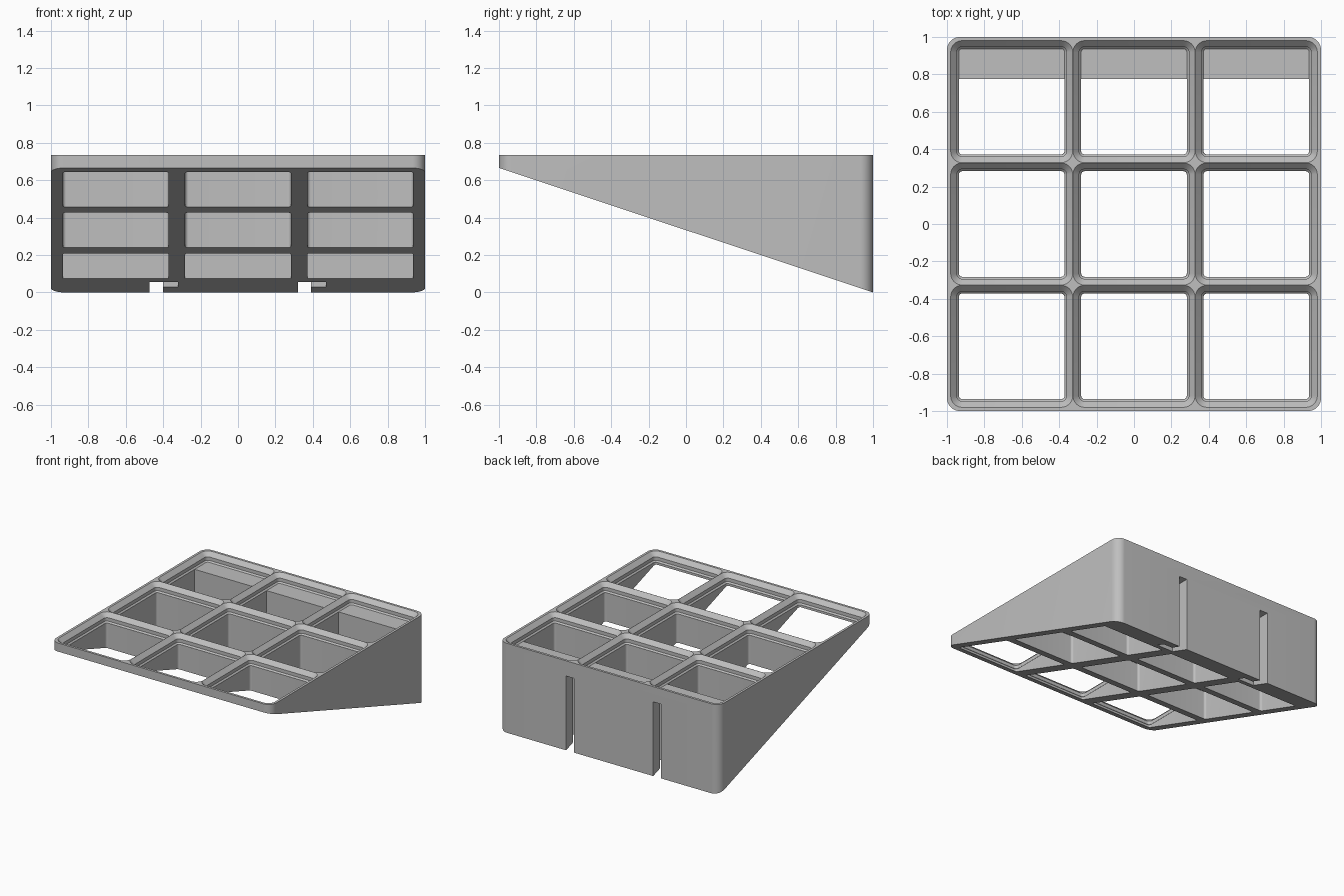
import bpy
import bmesh
import math

cube = bpy.data.objects.get("Cube")
if cube:
    bpy.data.objects.remove(cube, do_unlink=True)

TOP = 0.735      # rim height
FLOOR = 0.6625   # bottom of the stepped pockets
PITCH = 0.654    # spacing of the cells
SHAFT = 0.2822   # half width of the open shafts
MOUNT_Y = 0.775  # inner face of the thick back wall


def rounded_rect(x0, x1, y0, y1, radius, steps=8):
    """Counter-clockwise outline; a radius tuple gives front and back corners."""
    front, back = radius if isinstance(radius, tuple) else (radius, radius)
    corners = [(x1, y1, -1, -1, back, 0), (x0, y1, 1, -1, back, 90),
               (x0, y0, 1, 1, front, 180), (x1, y0, -1, 1, front, 270)]
    points = []
    for x, y, sx, sy, r, start in corners:
        if r == 0:
            points.append((x, y))
            continue
        for i in range(steps + 1):
            a = math.radians(start + 90 * i / steps)
            points.append((x + sx * r + r * math.cos(a), y + sy * r + r * math.sin(a)))
    return points


def loft(bm, rings):
    """Skin a stack of (outline, height) rings and cap both ends."""
    loops = [[bm.verts.new((x, y, z(y) if callable(z) else z)) for x, y in outline]
             for outline, z in rings]
    n = len(loops[0])
    for low, high in zip(loops, loops[1:]):
        for i in range(n):
            j = (i + 1) % n
            bm.faces.new((low[i], low[j], high[j], high[i]))
    bm.faces.new(loops[0][::-1])
    bm.faces.new(loops[-1])


def make_object(name, bm):
    bmesh.ops.recalc_face_normals(bm, faces=bm.faces)
    mesh = bpy.data.meshes.new(name)
    bm.to_mesh(mesh)
    bm.free()
    obj = bpy.data.objects.new(name, mesh)
    bpy.context.collection.objects.link(obj)
    return obj


# Wedge body: flat top, underside sloping down to the back
bm = bmesh.new()
outline = rounded_rect(-1, 1, -1, 1, 0.07, 12)
loft(bm, [(outline, lambda y: (1 - y) * 0.3325), (outline, TOP)])
body = make_object("wedge_grid_tray", bm)

# Stepped pockets: (half width, corner radius, height)
profile = [(0.2826, 0.018, FLOOR), (0.2935, 0.029, 0.6735), (0.2935, 0.029, 0.7015),
           (0.3263, 0.062, TOP), (0.3263, 0.062, 0.8)]
pockets, shafts = bmesh.new(), bmesh.new()
for row in (-1, 0, 1):
    for col in (-1, 0, 1):
        cx, cy = col * PITCH, row * PITCH
        loft(pockets, [(rounded_rect(cx - h, cx + h, cy - h, cy + h, r), z)
                       for h, r, z in profile])
        # Open shaft below each pocket, stopping at the thick back wall
        back_y = min(cy + SHAFT, MOUNT_Y)
        corner = (0.018, 0) if row == 1 else 0.018
        shaft = rounded_rect(cx - SHAFT, cx + SHAFT, cy - SHAFT, back_y, corner)
        loft(shafts, [(shaft, -0.1), (shaft, 0.668)])

# L-shaped hanging slots open at the back and underneath
slots = bmesh.new()
for x in (-0.472, 0.32):
    hook = [(x, 1.1), (x, 0.835), (x + 0.15, 0.835), (x + 0.15, 0.91),
            (x + 0.07, 0.91), (x + 0.07, 1.1)]
    loft(slots, [(hook, -0.1), (hook, 0.61)])

cutters = [make_object("pocket_cutter", pockets), make_object("shaft_cutter", shafts),
           make_object("slot_cutter", slots)]
for cutter in cutters:
    cutter.hide_render = True
    mod = body.modifiers.new(cutter.name, "BOOLEAN")
    mod.operation = "DIFFERENCE"
    mod.solver = "EXACT"
    mod.object = cutter

# Bake the cuts and drop the cutters
bpy.context.view_layer.update()
evaluated = body.evaluated_get(bpy.context.evaluated_depsgraph_get())
cut_mesh = bpy.data.meshes.new_from_object(evaluated)
body.modifiers.clear()
body.data = cut_mesh
for cutter in cutters:
    bpy.data.objects.remove(cutter, do_unlink=True)

# Single grey plastic
grey = bpy.data.materials.new("light_grey_plastic")
grey.use_nodes = True
colour = (0.52, 0.52, 0.52, 1)
grey.diffuse_color = colour
grey.node_tree.nodes["Principled BSDF"].inputs["Base Color"].default_value = colour
body.data.materials.clear()
body.data.materials.append(grey)

bpy.ops.object.select_all(action="DESELECT")
body.select_set(True)
bpy.context.view_layer.objects.active = body
bpy.ops.object.shade_smooth_by_angle(angle=math.radians(30))
